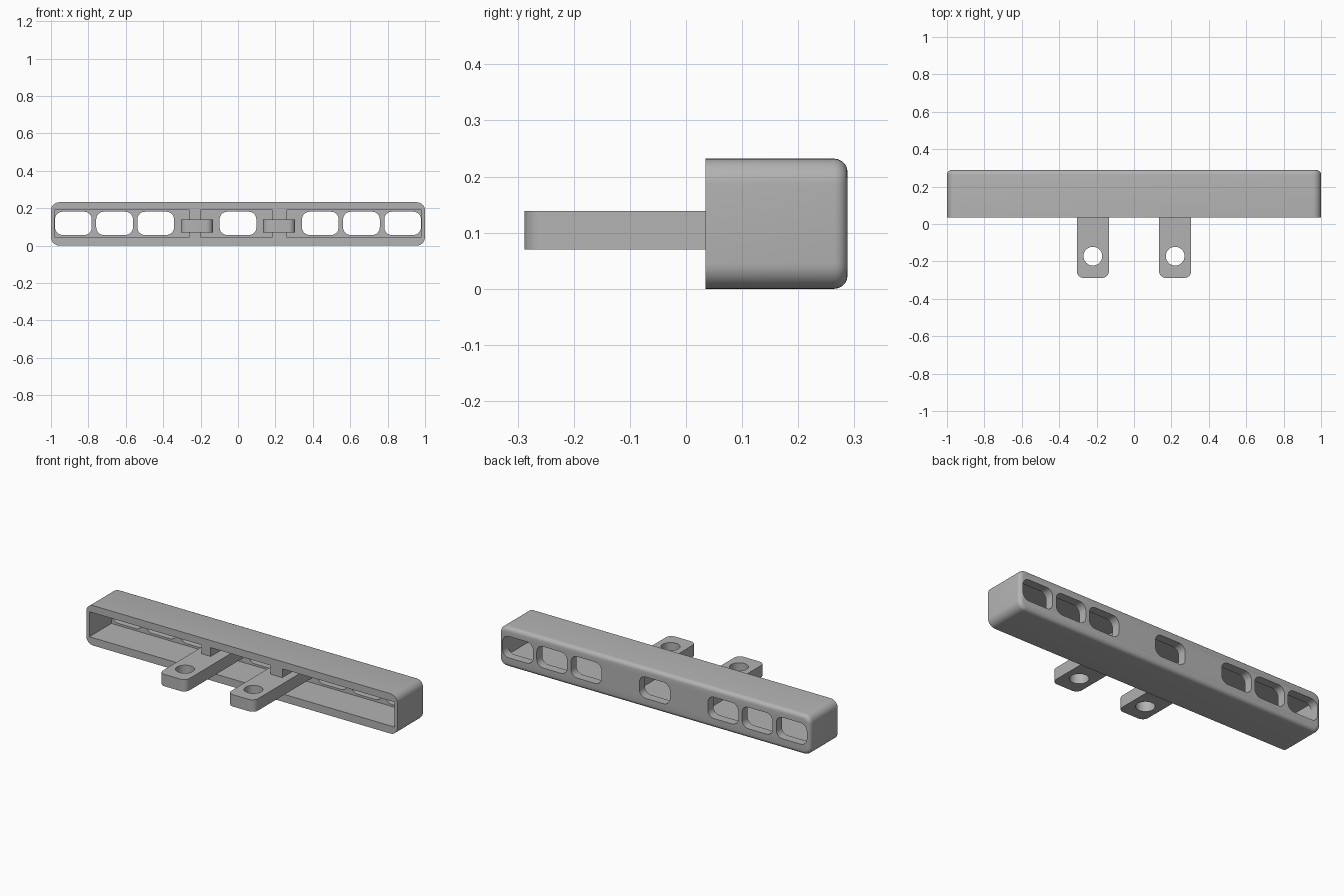
import bpy, bmesh, math
from mathutils import Vector

cube = bpy.data.objects.get("Cube")
if cube:
    bpy.data.objects.remove(cube, do_unlink=True)

grey = bpy.data.materials.new("plain grey")
grey.use_nodes = True
COLOR = (0.45, 0.45, 0.45, 1)
grey.diffuse_color = COLOR
grey.node_tree.nodes["Principled BSDF"].inputs["Base Color"].default_value = COLOR


def prism(name, lo, hi, axis, radius=0.0, steps=8, end_round=0.0):
    """Box from lo to hi with rounded corners around the axis, optionally rounded at the far end."""
    u, v = [i for i in range(3) if i != axis]
    bm = bmesh.new()
    ring = []
    for k, (su, sv) in enumerate([(1, 1), (0, 1), (0, 0), (1, 0)]):
        cu = hi[u] - radius if su else lo[u] + radius
        cv = hi[v] - radius if sv else lo[v] + radius
        count = steps if radius else 0
        for s in range(count + 1):
            a = math.pi / 2 * (k + s / max(count, 1))
            p = [0, 0, 0]
            p[u], p[v], p[axis] = cu + radius * math.cos(a), cv + radius * math.sin(a), lo[axis]
            ring.append(bm.verts.new(p))
    base = bm.faces.new(ring)
    move = Vector((0, 0, 0))
    move[axis] = hi[axis] - lo[axis]
    far = bmesh.ops.extrude_face_region(bm, geom=[base], use_keep_orig=True)["geom"]
    bmesh.ops.translate(bm, vec=move, verts=[g for g in far if isinstance(g, bmesh.types.BMVert)])
    if end_round:
        rim = [e for e in bm.edges if all(abs(w.co[axis] - hi[axis]) < 1e-5 for w in e.verts)]
        bmesh.ops.bevel(bm, geom=rim, offset=end_round, segments=5, profile=0.5, affect='EDGES')
    bmesh.ops.recalc_face_normals(bm, faces=bm.faces)
    mesh = bpy.data.meshes.new(name)
    bm.to_mesh(mesh)
    bm.free()
    mesh.materials.append(grey)
    obj = bpy.data.objects.new(name, mesh)
    bpy.context.collection.objects.link(obj)
    return obj


def cut(obj, cutter):
    cutter.hide_render = True
    mod = obj.modifiers.new("cut", 'BOOLEAN')
    mod.operation, mod.solver, mod.object = 'DIFFERENCE', 'EXACT', cutter
    bpy.context.view_layer.objects.active = obj
    bpy.ops.object.modifier_apply(modifier=mod.name)
    bpy.data.objects.remove(cutter, do_unlink=True)


def smooth(obj):
    bpy.ops.object.select_all(action='DESELECT')
    obj.select_set(True)
    bpy.context.view_layer.objects.active = obj
    bpy.ops.object.shade_smooth_by_angle(angle=math.radians(35))


FRONT, BACK, INNER = 0.035, 0.288, 0.237
FLOOR, CEILING = 0.045, 0.19
TAB_LOW, TAB_TOP = 0.07, 0.139
PITCH = 0.22

# Long housing, open at the front
housing = prism("housing", (-1, FRONT, 0), (1, BACK, 0.232), 1, 0.045, end_round=0.024)
cut(housing, prism("cavity_cutter", (-0.98, FRONT - 0.1, FLOOR), (0.98, INNER, CEILING), 1))

# Rounded windows in the back wall
for i in (-4, -3, -2, 0, 2, 3, 4):
    x = i * PITCH
    cut(housing, prism("window_cutter", (x - 0.098, INNER - 0.03, 0.057), (x + 0.098, 0.4, 0.181), 1, 0.04))
smooth(housing)

# Mounting tabs with bolt holes, and the ribs that hold them
for side, x, rib in (("right", -PITCH, (-0.26, -0.2)), ("left", PITCH, (0.184, 0.26))):
    tab = prism(side + "_mounting_tab", (x - 0.086, -0.288, TAB_LOW), (x + 0.086, INNER, TAB_TOP), 2)
    bm = bmesh.new()
    bm.from_mesh(tab.data)
    corners = [e for e in bm.edges if all(w.co.y < -0.2 for w in e.verts)
               and abs(e.verts[0].co.z - e.verts[1].co.z) > 0.01]
    bmesh.ops.bevel(bm, geom=corners, offset=0.036, segments=8, profile=0.5, affect='EDGES')
    bm.to_mesh(tab.data)
    bm.free()
    cut(tab, prism("bolt_cutter", (x - 0.05, -0.222, 0), (x + 0.05, -0.122, 0.3), 2, 0.05, 10))
    smooth(tab)
    prism(side + "_lower_rib", (rib[0], FRONT, FLOOR), (rib[1], INNER, TAB_LOW), 1)
    prism(side + "_upper_rib", (rib[0], FRONT, TAB_TOP), (rib[1], INNER, CEILING), 1)
